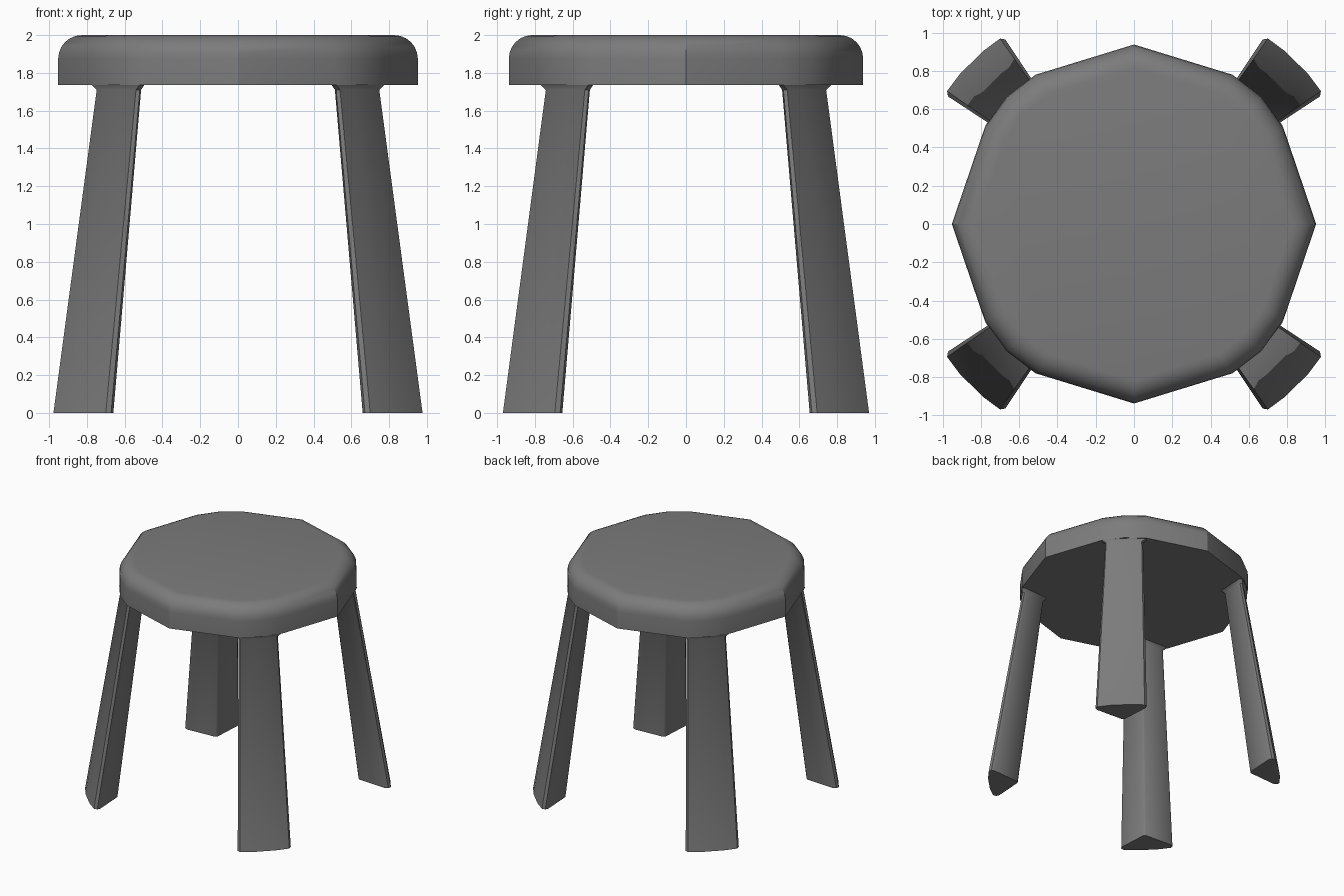
import bpy, bmesh, math

if "Cube" in bpy.data.objects:
    bpy.data.objects.remove(bpy.data.objects["Cube"])

# Dark grey finish shared by all parts
finish = bpy.data.materials.new("dark_grey")
finish.diffuse_color = (0.2, 0.2, 0.2, 1)
finish.use_nodes = True
finish.node_tree.nodes["Principled BSDF"].inputs["Base Color"].default_value = finish.diffuse_color


def loft(name, rings, angle):
    """Skin a stack of equal-length point rings and cap both ends."""
    bm = bmesh.new()
    loops = [[bm.verts.new(p) for p in ring] for ring in rings]
    n = len(loops[0])
    for a, b in zip(loops, loops[1:]):
        for i in range(n):
            j = (i + 1) % n
            bm.faces.new((a[i], a[j], b[j], b[i]))
    bm.faces.new(loops[0][::-1])
    bm.faces.new(loops[-1])
    bmesh.ops.recalc_face_normals(bm, faces=bm.faces)
    mesh = bpy.data.meshes.new(name)
    bm.to_mesh(mesh)
    bm.free()
    mesh.materials.append(finish)
    obj = bpy.data.objects.new(name, mesh)
    bpy.context.collection.objects.link(obj)
    bpy.context.view_layer.objects.active = obj
    obj.select_set(True)
    bpy.ops.object.shade_smooth_by_angle(angle=math.radians(angle))
    obj.select_set(False)
    return obj


# Seat: sixteen-point outline, one quarter repeated, with a rounded top rim
quarter = [(0.952, 0), (0.78, 0.505), (0.665, 0.665), (0.515, 0.78)]
outline = quarter + [(0, 0.938)]
outline += [(-x, y) for x, y in reversed(quarter)]
outline += [(-x, -y) for x, y in quarter[1:]] + [(0, -0.938)]
outline += [(x, -y) for x, y in reversed(quarter[1:])]
R = 0.125
profile = [(0, 1.735)] + [(R * (1 - math.cos(t)), 2 - R + R * math.sin(t))
                          for t in (math.pi / 2 * k / 6 for k in range(7))]
loft("seat", [[(x * (1 - d / 0.95), y * (1 - d / 0.95), z) for x, y in outline]
              for d, z in profile], 30)


# Legs: wedge section with a bowed outer face and chamfered corners
def section(half, z):
    pts = half + [(y, x) for x, y in reversed(half)]
    return [(x, y * 0.992, z) for x, y in pts]


foot = [(0.675, 0.69), (0.66, 0.945), (0.672, 0.972), (0.70, 0.977), (0.79, 0.91)]
neck = [(0.527, 0.54), (0.513, 0.722), (0.52, 0.742), (0.54, 0.748), (0.61, 0.69)]
flare = [(0.505, 0.52), (0.495, 0.755), (0.502, 0.77), (0.52, 0.776), (0.62, 0.7)]
rings = [section(foot, 0), section(neck, 1.71), section(flare, 1.737)]
for name, sx, sy in (("front_left_leg", -1, -1), ("front_right_leg", 1, -1),
                     ("back_left_leg", -1, 1), ("back_right_leg", 1, 1)):
    loft(name, [[(x * sx, y * sy, z) for x, y, z in r] for r in rings], 50)
